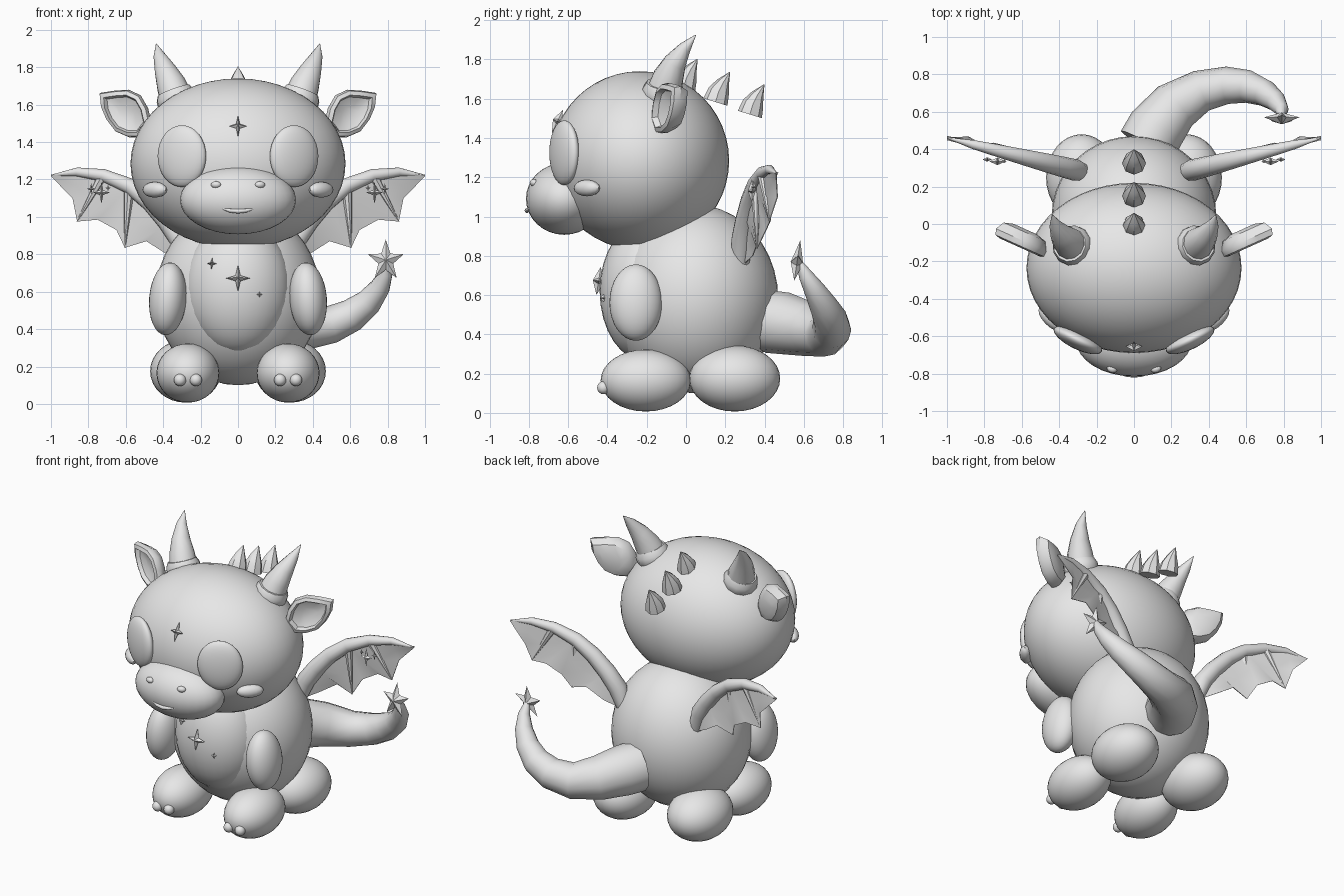
import bpy, bmesh, math
from mathutils import Vector, Matrix, Euler

cube = bpy.data.objects.get("Cube")
if cube:
    bpy.data.objects.remove(cube, do_unlink=True)

grey = bpy.data.materials.new("plain grey")
grey.use_nodes = True
grey.diffuse_color = (0.8, 0.8, 0.8, 1)
grey.node_tree.nodes["Principled BSDF"].inputs["Base Color"].default_value = (0.8, 0.8, 0.8, 1)
smooth_parts = []
SIDES = (("left", 1), ("right", -1))


def add(name, mesh, smooth=True):
    obj = bpy.data.objects.new(name, mesh)
    mesh.materials.clear()
    mesh.materials.append(grey)
    bpy.context.collection.objects.link(obj)
    if smooth:
        smooth_parts.append(obj)
    return obj


def finish(name, bm, smooth=True):
    bmesh.ops.recalc_face_normals(bm, faces=bm.faces)
    mesh = bpy.data.meshes.new(name)
    bm.to_mesh(mesh)
    bm.free()
    return add(name, mesh, smooth)


def ball(name, center, radii, turn=(0, 0, 0), segments=32):
    bm = bmesh.new()
    matrix = Matrix.LocRotScale(Vector(center), Euler(turn), Vector(radii))
    bmesh.ops.create_uvsphere(bm, u_segments=segments, v_segments=segments // 2,
                              radius=1, matrix=matrix)
    return finish(name, bm)


def pair(name, center, radii, turn=(0, 0, 0), segments=32):
    x, y, z = center
    for side, s in SIDES:
        ball(f"{side}_{name}", (s * x, y, z), radii,
             (turn[0], s * turn[1], s * turn[2]), segments)


def tube(name, points, s=1, resolution=4, smooth_path=False):
    """Tapered round tube through (x, y, z, radius) points."""
    curve = bpy.data.curves.new(name, "CURVE")
    curve.dimensions = "3D"
    curve.bevel_depth = 1
    curve.bevel_resolution = resolution
    curve.use_fill_caps = True
    spline = curve.splines.new("POLY")
    spline.points.add(len(points) - 1)
    for p, (x, y, z, r) in zip(spline.points, points):
        p.co = (s * x, y, z, 1)
        p.radius = r
    temp = bpy.data.objects.new(name, curve)
    bpy.context.collection.objects.link(temp)
    graph = bpy.context.evaluated_depsgraph_get()
    mesh = bpy.data.meshes.new_from_object(temp.evaluated_get(graph))
    bpy.data.objects.remove(temp, do_unlink=True)
    return add(name, mesh)


def star(name, center, width, height, depth, points=4, inner=0.3, turn=(0, 0, 0)):
    """Faceted star facing the front, raised to a point on both sides."""
    bm = bmesh.new()
    rim = []
    for i in range(points * 2):
        a = math.pi * i / points
        k = inner if i % 2 else 1
        rim.append(bm.verts.new((math.sin(a) * width * k, 0, math.cos(a) * height * k)))
    for y in (-depth, depth):
        peak = bm.verts.new((0, y, 0))
        for i, v in enumerate(rim):
            bm.faces.new((v, rim[(i + 1) % len(rim)], peak))
    bm.transform(Matrix.LocRotScale(Vector(center), Euler(turn), None))
    return finish(name, bm, False)


def loft(name, rings):
    bm = bmesh.new()
    rows = [[bm.verts.new(p) for p in ring] for ring in rings]
    n = len(rows[0])
    for a, b in zip(rows, rows[1:]):
        for i in range(n):
            bm.faces.new((a[i], a[(i + 1) % n], b[(i + 1) % n], b[i]))
    bm.faces.new(rows[0])
    bm.faces.new(rows[-1])
    return finish(name, bm)


# Head and face
ball("head", (0, -0.235, 1.285), (0.575, 0.455, 0.455), segments=48)
ball("snout", (0, -0.62, 1.09), (0.31, 0.195, 0.183))
pair("eye", (0.3, -0.62, 1.325), (0.142, 0.05, 0.165), (0, 0, 0.45))
pair("cheek", (0.445, -0.505, 1.145), (0.085, 0.04, 0.042), (0, 0, 0.8), 16)
pair("nostril", (0.118, -0.775, 1.172), (0.028, 0.02, 0.019), (0, 0, 0.3), 16)
tube("mouth", [(-0.085, -0.795, 1.045, 0.004), (-0.045, -0.806, 1.034, 0.01),
               (0, -0.81, 1.03, 0.012), (0.045, -0.806, 1.034, 0.01),
               (0.085, -0.795, 1.045, 0.004)])

# Body, limbs and toes
ball("body", (0, 0.045, 0.58), (0.44, 0.425, 0.48), segments=40)
ball("belly", (0, -0.2, 0.62), (0.285, 0.24, 0.36))
pair("arm", (0.375, -0.255, 0.562), (0.1, 0.135, 0.195), (0, -0.08, 0))
pair("front_foot", (0.268, -0.205, 0.165), (0.168, 0.23, 0.158))
pair("rear_foot", (0.28, 0.248, 0.175), (0.19, 0.232, 0.168))
pair("inner_toe", (0.225, -0.42, 0.128), (0.033, 0.033, 0.033), segments=16)
pair("outer_toe", (0.31, -0.42, 0.128), (0.033, 0.033, 0.033), segments=16)

# Horns with thick sockets
for side, s in SIDES:
    tube(f"{side}_horn", [(0.33, -0.115, 1.63, 0.09), (0.358, -0.09, 1.71, 0.08),
                          (0.39, -0.055, 1.785, 0.059), (0.42, -0.005, 1.86, 0.033),
                          (0.437, 0.05, 1.925, 0.002)], s)
    tube(f"{side}_horn_socket", [(0.31, -0.12, 1.57, 0.09), (0.323, -0.118, 1.61, 0.108),
                                 (0.334, -0.114, 1.645, 0.108),
                                 (0.345, -0.11, 1.675, 0.092)], s)

# Leaf shaped ears with a sunken middle
EAR = [(0.46, 1.49), (0.48, 1.58), (0.52, 1.65), (0.585, 1.68), (0.66, 1.675),
       (0.738, 1.663), (0.73, 1.59), (0.70, 1.52), (0.65, 1.455), (0.58, 1.425),
       (0.51, 1.425)]
EAR_LAYERS = [(0.45, 0.06), (0.8, 0.045), (1, 0), (0.95, -0.03), (0.78, -0.038),
              (0.7, -0.012), (0.35, 0.005)]
for side, s in SIDES:
    rings = []
    for scale, depth in EAR_LAYERS:
        ring = []
        for ox, oz in EAR:
            x, z = 0.6 + (ox - 0.6) * scale, 1.55 + (oz - 1.55) * scale
            ring.append((s * (x - depth * 0.3), -0.15 + 0.45 * (x - 0.46) + depth, z))
        rings.append(ring)
    loft(f"{side}_ear", rings)

# Back-swept spikes in a row
for i, (y, z) in enumerate([(-0.01, 1.65), (0.155, 1.583), (0.33, 1.52)]):
    tube(f"spike_{i + 1}", [(0, y - 0.005, z, 0.064), (0, y + 0.012, z + 0.055, 0.055),
                            (0, y + 0.035, z + 0.1, 0.033),
                            (0, y + 0.068, z + 0.152, 0.002)], resolution=2)

# Curled tail and its star
tube("tail", [(0.07, 0.42, 0.465, 0.16), (0.12, 0.51, 0.455, 0.158),
              (0.22, 0.63, 0.425, 0.138), (0.36, 0.712, 0.4, 0.113),
              (0.5, 0.742, 0.425, 0.1), (0.61, 0.735, 0.475, 0.088),
              (0.7, 0.7, 0.545, 0.072), (0.76, 0.655, 0.625, 0.055),
              (0.79, 0.61, 0.7, 0.037), (0.79, 0.575, 0.77, 0.015)])
star("tail_star", (0.79, 0.565, 0.765), 0.1, 0.115, 0.032, 5, 0.42, (-0.15, 0, 0))

# Wings: arm bone, scalloped membrane and finger ribs
BONE = [(0.27, 0.76, 0.045), (0.31, 0.88, 0.058), (0.38, 0.98, 0.055), (0.47, 1.08, 0.05),
        (0.58, 1.165, 0.043), (0.72, 1.222, 0.034), (0.86, 1.24, 0.024), (1.0, 1.222, 0.003)]
HEM = [(0.27, 0.74), (0.38, 0.8), (0.49, 0.87), (0.605, 0.835), (0.65, 0.93),
       (0.75, 0.985), (0.86, 0.975), (0.885, 1.1), (1.0, 1.217)]
TOPS = [BONE[i][:2] for i in (0, 1, 2, 3, 4, 4, 5, 6, 7)]


def wing_y(x):
    return 0.28 + 0.25 * (x - 0.28)


for side, s in SIDES:
    tube(f"{side}_wing_bone", [(x, wing_y(x), z, r) for x, z, r in BONE], s)
    bm = bmesh.new()
    layers = []
    for thick in (-0.01, 0.01):
        rows = []
        for t in (0, 0.5, 1):
            row = []
            for i, (a, b) in enumerate(zip(TOPS, HEM)):
                x, z = a[0] + (b[0] - a[0]) * t, a[1] + (b[1] - a[1]) * t
                fold = 0 if i in (0, 3, 6, 8) else 0.035 * t
                row.append(bm.verts.new((s * x, wing_y(x) + fold + thick * (1.2 - t), z)))
            rows.append(row)
        for a, b in zip(rows, rows[1:]):
            for i in range(len(a) - 1):
                bm.faces.new((a[i], a[i + 1], b[i + 1], b[i]))
        layers.append(rows[-1])
    front, back = layers
    for i in range(len(front) - 1):
        bm.faces.new((front[i], front[i + 1], back[i + 1], back[i]))
    bmesh.ops.remove_doubles(bm, verts=bm.verts, dist=0.0005)
    finish(f"{side}_wing_membrane", bm)
    for i, top in ((3, BONE[4]), (6, BONE[5])):
        x, z = HEM[i]
        tube(f"{side}_wing_rib_{i // 3}", [(top[0], wing_y(top[0]), top[1], 0.03),
                                           (x, wing_y(x), z, 0.003)], s, 2)
    # Wing stars
    star(f"{side}_wing_star", (s * 0.73, 0.335, 1.13), 0.045, 0.06, 0.02)
    star(f"{side}_wing_small_star", (s * 0.785, 0.345, 1.15), 0.025, 0.03, 0.012)
    star(f"{side}_wing_tiny_star", (s * 0.695, 0.335, 1.155), 0.015, 0.02, 0.01)

# Forehead and chest stars
star("forehead_star", (0, -0.655, 1.485), 0.046, 0.065, 0.025, turn=(-0.45, 0, 0))
star("chest_star", (0, -0.445, 0.672), 0.063, 0.072, 0.03, turn=(-0.15, 0, 0))
star("chest_small_star", (-0.14, -0.4, 0.75), 0.027, 0.032, 0.025, turn=(-0.3, 0, -0.3))
star("chest_tiny_star", (0.115, -0.42, 0.585), 0.018, 0.02, 0.018, turn=(0, 0, 0.2))

# Smooth shading with sharp edges kept
bpy.ops.object.select_all(action="DESELECT")
for obj in smooth_parts:
    obj.select_set(True)
bpy.context.view_layer.objects.active = smooth_parts[0]
bpy.ops.object.shade_smooth_by_angle(angle=math.radians(40))
